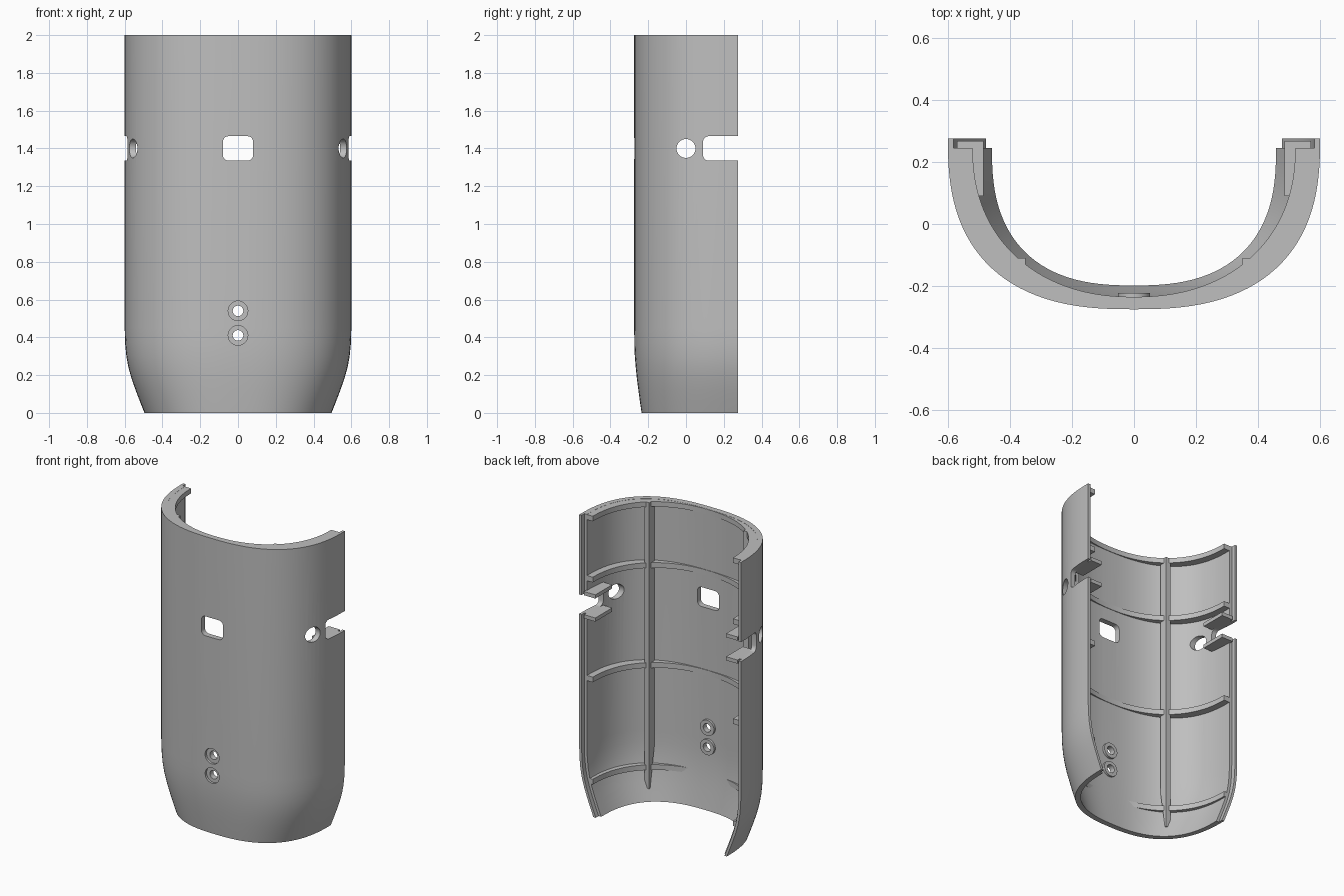
import bpy, bmesh, math
from mathutils import Vector

if "Cube" in bpy.data.objects:
    bpy.data.objects.remove(bpy.data.objects["Cube"], do_unlink=True)

BACK, STEP = 0.275, 0.245      # outer lip edge and recessed inner edge (y)
WALL, LIP = 0.037, 0.018
# height, half width, depth of the shell
ROWS = [(0, .495, .51), (.06, .519, .519), (.12, .542, .527), (.18, .563, .535),
        (.24, .58, .541), (.3, .591, .546), (.37, .598, .549), (.45, .6, .55),
        (2, .6, .55)]

grey = bpy.data.materials.new("matte_grey")
grey.use_nodes = True
grey.diffuse_color = (0.52, 0.52, 0.52, 1)
grey.node_tree.nodes["Principled BSDF"].inputs["Base Color"].default_value = (0.52, 0.52, 0.52, 1)


def curve(a, b, back, n=2.55, steps=56):
    """Half superellipse bulging to the front, from +x to -x."""
    pts = []
    for i in range(steps + 1):
        t = math.pi * i / steps
        c, s = math.cos(t), max(math.sin(t), 0)
        if i in (0, steps):
            s = 0
        pts.append((math.copysign(abs(c) ** (2 / n), c) * a, back - b * s ** (2 / n)))
    return pts


def size_at(z):
    for (z0, a0, b0), (z1, a1, b1) in zip(ROWS, ROWS[1:]):
        if z <= z1:
            k = (z - z0) / (z1 - z0)
            return a0 + (a1 - a0) * k, b0 + (b1 - b0) * k


def loft(name, loops, closed=False):
    """Join equal loops of 3D points; cap the ends unless closed."""
    bm = bmesh.new()
    rings = [[bm.verts.new(p) for p in loop] for loop in loops]
    pairs = list(zip(rings, rings[1:]))
    if closed:
        pairs.append((rings[-1], rings[0]))
    else:
        bm.faces.new(rings[0])
        bm.faces.new(rings[-1])
    n = len(rings[0])
    for lo, hi in pairs:
        for i in range(n):
            j = (i + 1) % n
            bm.faces.new((lo[i], lo[j], hi[j], hi[i]))
    bmesh.ops.recalc_face_normals(bm, faces=bm.faces)
    mesh = bpy.data.meshes.new(name)
    bm.to_mesh(mesh)
    bm.free()
    mesh.materials.append(grey)
    ob = bpy.data.objects.new(name, mesh)
    bpy.context.collection.objects.link(ob)
    return ob


def prism(name, outline, axis, lo, hi):
    """Extrude a 2D outline along x, y or z."""
    def place(p, d):
        v = list(p)
        v.insert("xyz".index(axis), d)
        return Vector(v)
    return loft(name, [[place(p, d) for p in outline] for d in (lo, hi)])


def rounded(u0, u1, v0, v1, r=0.03):
    pts = []
    corners = [(u1 - r, v1 - r), (u0 + r, v1 - r), (u0 + r, v0 + r), (u1 - r, v0 + r)]
    for q, (u, v) in enumerate(corners):
        for k in range(6):
            t = math.pi / 2 * (q + k / 5)
            pts.append((u + r * math.cos(t), v + r * math.sin(t)))
    return pts


def circle(u, v, r, n=32):
    return [(u + r * math.cos(math.tau * i / n), v + r * math.sin(math.tau * i / n))
            for i in range(n)]


def box(u0, u1, v0, v1):
    return [(u0, v0), (u1, v0), (u1, v1), (u0, v1)]


def activate(ob):
    bpy.ops.object.select_all(action='DESELECT')
    ob.select_set(True)
    bpy.context.view_layer.objects.active = ob


def cut(target, cutter):
    cutter.hide_render = True
    mod = target.modifiers.new("cut", 'BOOLEAN')
    mod.operation, mod.solver, mod.object = 'DIFFERENCE', 'EXACT', cutter
    activate(target)
    bpy.ops.object.modifier_apply(modifier=mod.name)
    bpy.data.objects.remove(cutter, do_unlink=True)


# Curved shell with a stepped lip along both long edges
loops = []
for z, a, b in ROWS:
    outer = curve(a, b, BACK)
    inner = curve(a - WALL, b - WALL - (BACK - STEP), STEP)[::-1]
    edge = a - LIP
    section = outer + [(-edge, BACK), (-edge, STEP)] + inner + [(edge, STEP), (edge, BACK)]
    loops.append([(x, y, z) for x, y in section])
shell = loft("shell", loops)

# Openings: front window, side holes with edge notches, recessed screw holes
SCREWS = (0.41, 0.54)
cut(shell, prism("window_cutter", rounded(-.08, .08, 1.335, 1.465), "y", -.4, 0))
cut(shell, prism("side_hole_cutter", circle(0, 1.4, .05), "x", -.8, .8))
cut(shell, prism("notch_cutter", rounded(.09, .4, 1.335, 1.465), "x", -.8, .8))
for z in SCREWS:
    cut(shell, prism("recess_cutter", circle(0, z, .052), "y", -.4, -.259))
    cut(shell, prism("screw_cutter", circle(0, z, .028), "y", -.4, 0))
parts = [shell]

# Raised rings inside the screw holes
for z in SCREWS:
    rings = [[(x, y, zz) for x, zz in circle(0, z, r)]
             for r, y in ((.028, -.245), (.052, -.245), (.052, -.222), (.028, -.222))]
    parts.append(loft("screw_boss", rings, closed=True))

# Crescent ribs across the inside
for name, z0, z1 in (("top_rib", 1.965, 1.999), ("upper_rib", 1.555, 1.59),
                     ("middle_rib", .885, .92), ("lower_rib", .2, .235)):
    a, b = size_at(z0)
    outline = curve(a - .02, b - .05, STEP) + curve(.52, .48, STEP, n=2.2)[::-1]
    parts.append(prism(name, outline, "z", z0, z1))

# Upright ribs and the shelves above and below each notch
for side, s in (("left", 1), ("right", -1)):
    upright = [(-.11, 1.999), (-.165, 1.999), (-.165, .35), (-.12, .08), (-.11, .08)]
    parts.append(prism(side + "_upright_rib", upright, "x", s * .35, s * .385))
    for level, z0 in (("upper", 1.465), ("lower", 1.31)):
        parts.append(prism(side + "_" + level + "_notch_shelf",
                           box(.09, .268, z0, z0 + .025), "x", s * .485, s * .57))

for ob in parts:
    activate(ob)
    bpy.ops.object.shade_smooth_by_angle(angle=math.radians(30))
